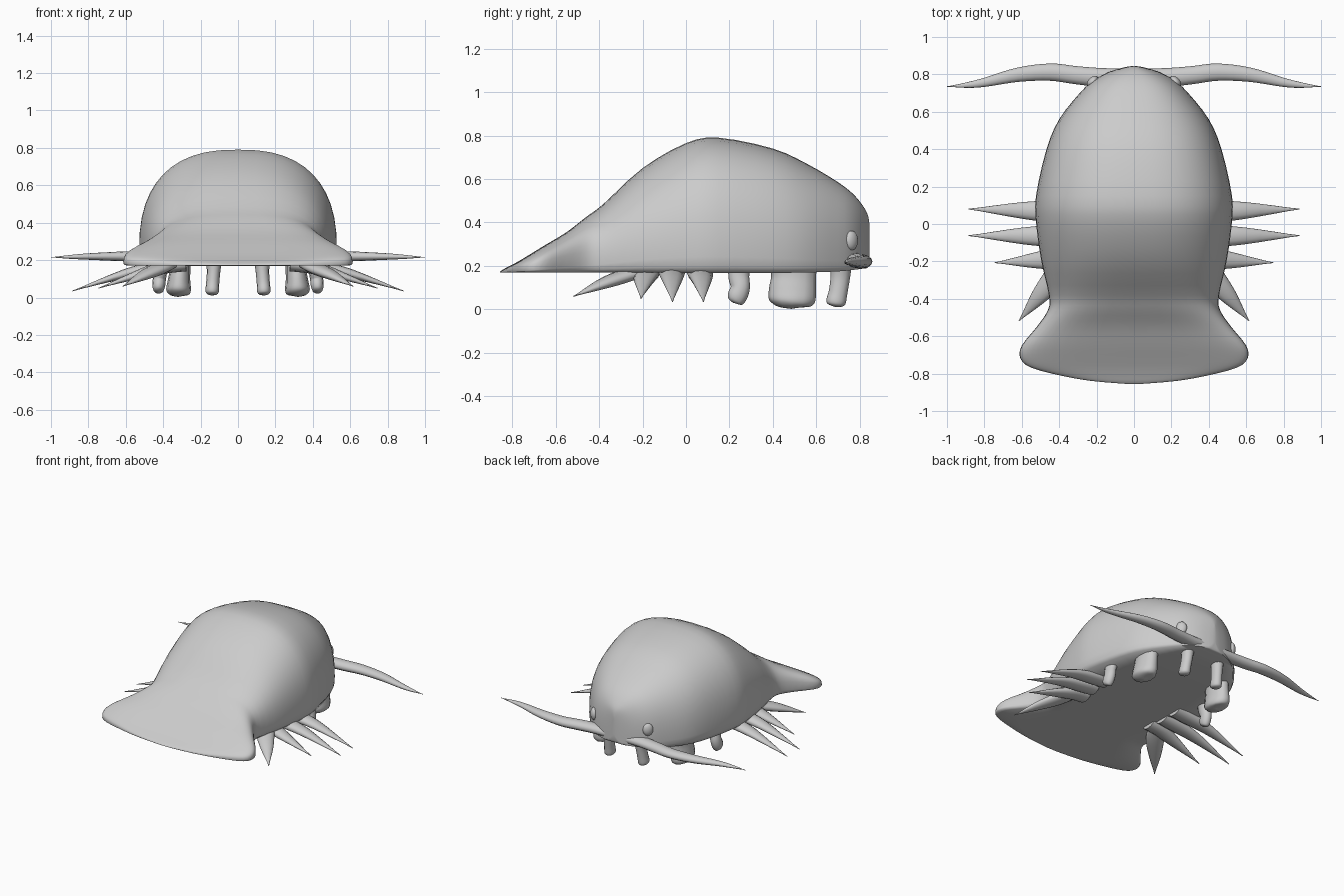
import bpy, bmesh, math
from mathutils import Vector

if "Cube" in bpy.data.objects:
    bpy.data.objects.remove(bpy.data.objects["Cube"])

shell_grey = bpy.data.materials.new("shell_grey")
shell_grey.diffuse_color = (0.6, 0.6, 0.6, 1)
shell_grey.use_nodes = True
shell_grey.node_tree.nodes["Principled BSDF"].inputs["Base Color"].default_value = shell_grey.diffuse_color


def finish(name, bm, angle=60):
    bmesh.ops.recalc_face_normals(bm, faces=bm.faces)
    me = bpy.data.meshes.new(name)
    bm.to_mesh(me)
    bm.free()
    me.materials.append(shell_grey)
    ob = bpy.data.objects.new(name, me)
    bpy.context.collection.objects.link(ob)
    bpy.ops.object.select_all(action='DESELECT')
    ob.select_set(True)
    bpy.context.view_layer.objects.active = ob
    bpy.ops.object.shade_smooth_by_angle(angle=math.radians(angle))
    return ob


def loft(bm, rings):
    rows = [[bm.verts.new(p) for p in r] for r in rings]
    n = len(rows[0])
    for a, b in zip(rows, rows[1:]):
        for i in range(n):
            bm.faces.new((a[i], a[(i + 1) % n], b[(i + 1) % n], b[i]))
    bm.faces.new(rows[0])
    bm.faces.new(rows[-1])


def spline(points, steps):
    """Smooth interpolation through points of any dimension."""
    out = []
    for i in range(len(points) - 1):
        a, b, c, d = (points[min(max(k, 0), len(points) - 1)] for k in (i - 1, i, i + 1, i + 2))
        for s in range(steps):
            t = s / steps
            out.append([0.5 * (2 * q + (r - p) * t + (2 * p - 5 * q + 4 * r - w) * t * t
                               + (3 * q - p - 3 * r + w) * t ** 3) for p, q, r, w in zip(a, b, c, d)])
    return out + [list(points[-1])]


def horn(name, stations, steps=4, sides=12):
    """Tapered tube pair; stations are x, y, z, flat radius, vertical radius."""
    st = spline(stations, steps)
    for side, label in ((1, "right"), (-1, "left")):
        rings = []
        for i, (x, y, z, rf, rv) in enumerate(st):
            d = (Vector(st[min(i + 1, len(st) - 1)][:3]) - Vector(st[max(i - 1, 0)][:3])).normalized()
            ref = Vector((0, 0, 1)) if abs(d.z) < 0.8 else Vector((1, 0, 0))
            u = d.cross(ref).normalized()
            v = u.cross(d)
            ring = []
            for k in range(sides):
                a = math.tau * k / sides
                p = Vector((x, y, z)) + u * max(rf, .002) * math.cos(a) + v * max(rv, .002) * math.sin(a)
                ring.append((p.x * side, p.y, p.z))
            rings.append(ring)
        bm = bmesh.new()
        loft(bm, rings)
        finish(f"{name}_{label}", bm)


# Domed body with flared tail: y, half width, bottom z, top z, squareness
sections = [
    (-.855, .04, .170, .174, 2.5), (-.84, .22, .170, .185, 3), (-.815, .37, .170, .198, 3.5),
    (-.77, .545, .170, .222, 4), (-.72, .607, .170, .252, 4), (-.65, .60, .170, .295, 4),
    (-.55, .52, .170, .355, 3.8), (-.46, .46, .170, .425, 3.2), (-.38, .455, .170, .485, 2.8),
    (-.20, .495, .170, .65, 2.5), (0, .523, .168, .765, 2.5), (.15, .524, .168, .79, 2.5),
    (.40, .468, .168, .74, 2.5), (.56, .40, .170, .668, 2.5), (.70, .29, .175, .585, 2.6),
    (.77, .215, .182, .53, 2.6), (.815, .13, .188, .475, 2.6), (.838, .05, .195, .43, 2.6),
    (.845, .008, .24, .38, 2.4)]


def body_ring(y, w, zb, zt, n, count=24):
    lip = 0.12 * (zt - zb)          # small rounded lower edge
    ring = []
    for k in range(count + 1):
        a = math.pi * k / count
        c, s = math.cos(a), math.sin(a)
        ring.append((w * math.copysign(abs(c) ** (2 / n), c), y,
                     zb + lip + (zt - zb - lip) * abs(s) ** (2 / n)))
    for f, g in ((.99, .4), (.96, 0), (.6, 0), (.2, 0)):
        ring.append((-w * f, y, zb + lip * g))
    for f, g in ((.2, 0), (.6, 0), (.96, 0), (.99, .4)):
        ring.append((w * f, y, zb + lip * g))
    return ring


bm = bmesh.new()
loft(bm, [body_ring(*s) for s in spline(sections, 3)])
finish("body_shell", bm, 70)

# Swept antennae
horn("antenna", [(.06, .78, .225, .05, .035), (.20, .785, .225, .05, .034), (.32, .797, .222, .048, .034),
                 (.45, .812, .220, .046, .031), (.62, .798, .220, .038, .026), (.80, .757, .219, .024, .017),
                 (.90, .742, .217, .014, .010), (1.0, .735, .215, 0, 0)])

# Side spines
for i, (y0, y1, tip, zt) in enumerate([(.065, .08, .885, .035), (-.065, -.062, .885, .035),
                                       (-.18, -.207, .745, .05)]):
    x0 = .30 if i < 2 else .28
    mid = (x0 + tip) / 2
    horn(f"spine_{i + 1}", [(x0, y0, .18, .06, .04), (x0 + .1, y0, .165, .06, .036),
                            (mid, (y0 + y1) / 2, .13, .045, .026), (tip, y1, zt, 0, 0)])
horn("rear_spine", [(.36, -.18, .19, .06, .03), (.42, -.28, .155, .062, .032),
                    (.51, -.39, .115, .043, .024), (.615, -.518, .06, 0, 0)])

# Stubby legs: flat radius runs along y, vertical radius along x
horn("front_leg", [(.13, .715, .22, .05, .05), (.13, .71, .15, .045, .037), (.135, .70, .08, .043, .035),
                   (.138, .69, .035, .045, .036), (.139, .687, .018, .032, .026), (.139, .686, .012, 0, 0)])
horn("broad_leg", [(.31, .495, .22, .11, .055), (.31, .495, .15, .103, .055), (.315, .49, .09, .108, .060),
                   (.318, .487, .04, .106, .066), (.320, .485, .015, .075, .050), (.320, .485, .003, 0, 0)])
horn("middle_leg", [(.40, .245, .21, .05, .04), (.41, .243, .15, .048, .034), (.42, .25, .10, .044, .035),
                    (.424, .235, .06, .045, .034), (.426, .222, .038, .034, .024), (.426, .218, .03, 0, 0)])

# Oval eyes set into the head
for side, label in ((1, "right"), (-1, "left")):
    bm = bmesh.new()
    bmesh.ops.create_uvsphere(bm, u_segments=16, v_segments=10, radius=1)
    turn = math.radians(45) * side
    for v in bm.verts:
        p = Vector((v.co.x * .022, v.co.y * .036, v.co.z * .045))
        v.co = (side * .222 + p.x * math.cos(turn) - p.y * math.sin(turn),
                .762 + p.x * math.sin(turn) + p.y * math.cos(turn), .317 + p.z)
    finish(f"eye_{label}", bm)
